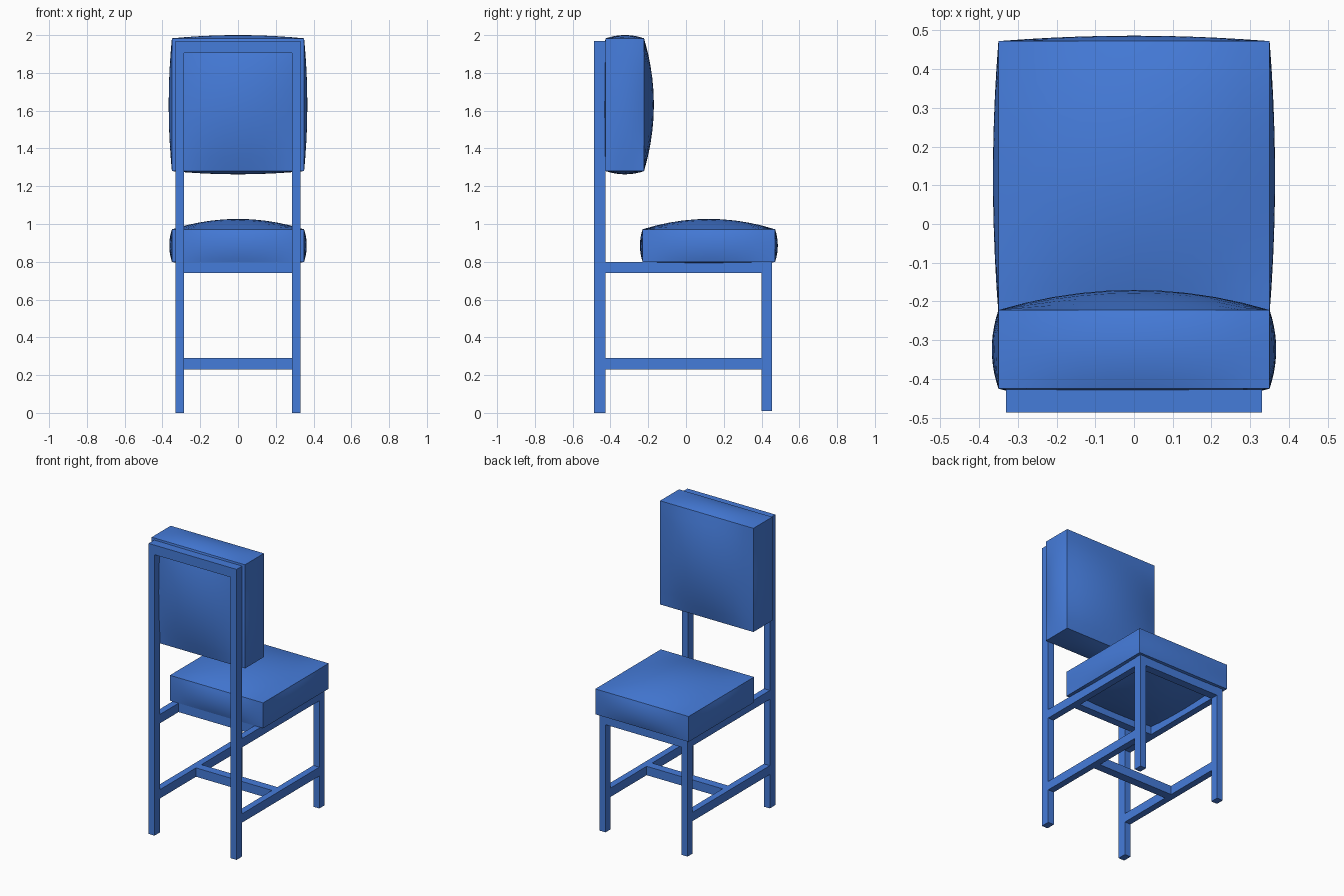
import bpy, bmesh
from mathutils import Vector

if "Cube" in bpy.data.objects:
    bpy.data.objects.remove(bpy.data.objects["Cube"])

blue = bpy.data.materials.new("blue")
blue.diffuse_color = (0.06, 0.20, 0.70, 1)
blue.use_nodes = True
blue.node_tree.nodes["Principled BSDF"].inputs["Base Color"].default_value = blue.diffuse_color


def make_box(name, lo, hi, cuts=0, bulge=(0, 0, 0)):
    """Box from corner to corner; optional pillow bulge on every face."""
    lo, hi = Vector(lo), Vector(hi)
    centre, half = (lo + hi) / 2, (hi - lo) / 2
    bm = bmesh.new()
    bmesh.ops.create_cube(bm, size=2)
    if cuts:
        bmesh.ops.subdivide_edges(bm, edges=bm.edges[:], cuts=cuts, use_grid_fill=True)
    for v in bm.verts:
        u = v.co.copy()
        p = Vector([centre[i] + half[i] * u[i] for i in range(3)])
        for i in range(3):
            if abs(u[i]) > 0.999:
                a, b = u[(i + 1) % 3], u[(i + 2) % 3]
                p[i] += (1 if u[i] > 0 else -1) * bulge[i] * (1 - a * a) * (1 - b * b)
        v.co = p
    me = bpy.data.meshes.new(name)
    bm.to_mesh(me)
    bm.free()
    me.materials.append(blue)
    ob = bpy.data.objects.new(name, me)
    bpy.context.collection.objects.link(ob)
    if cuts:
        bpy.context.view_layer.objects.active = ob
        ob.select_set(True)
        bpy.ops.object.shade_smooth_by_angle(angle=0.52)
        ob.select_set(False)
    return ob


XI, XO = 0.285, 0.33          # inner and outer faces of the legs
YB0, YB1 = -0.487, -0.427     # tall post depth
YF0, YF1 = 0.40, 0.455        # short leg depth

# Posts, legs and side rails on both sides
for side, s in (("left", -1), ("right", 1)):
    x0, x1 = sorted((s * XI, s * XO))
    make_box(f"{side}_back_post", (x0, YB0, 0), (x1, YB1, 1.97))
    make_box(f"{side}_front_leg", (x0, YF0, 0.01), (x1, YF1, 0.80))
    make_box(f"{side}_seat_rail", (x0, YB1, 0.74), (x1, YF0, 0.80))
    make_box(f"{side}_stretcher", (x0, YB1, 0.23), (x1, YF0, 0.29))

# Cross members
for name, y0, y1, z0, z1 in (
    ("back_top_rail", YB0, YB1, 1.905, 1.97),
    ("front_seat_rail", YF0, YF1, 0.74, 0.80),
    ("rear_seat_rail", -0.23, -0.175, 0.74, 0.80),
    ("cross_stretcher", -0.043, 0.015, 0.23, 0.29),
):
    make_box(name, (-XI, y0, z0), (XI, y1, z1))

# Padded cushions
make_box("seat_cushion", (-0.35, -0.23, 0.80), (0.35, 0.472, 0.972),
         cuts=9, bulge=(0.014, 0.014, 0.055))
make_box("back_cushion", (-0.35, -0.425, 1.28), (0.35, -0.222, 1.983),
         cuts=9, bulge=(0.017, 0.052, 0.017))
